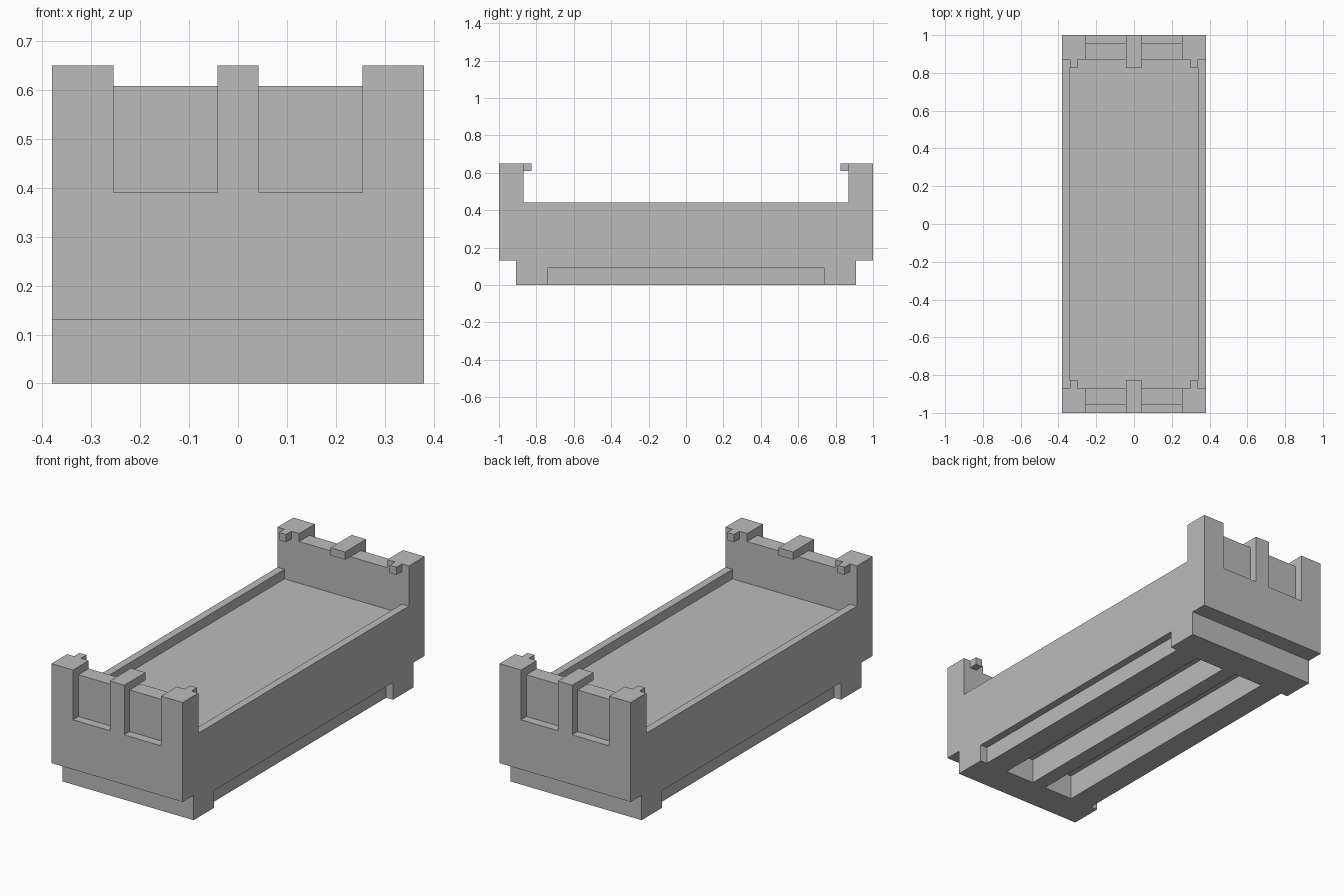
import bpy
import bmesh
from mathutils import Vector

default = bpy.data.objects.get("Cube")
if default:
    bpy.data.objects.remove(default, do_unlink=True)

grey = bpy.data.materials.new("plain grey")
grey.use_nodes = True
colour = (0.5, 0.5, 0.5, 1)
grey.diffuse_color = colour
grey.node_tree.nodes["Principled BSDF"].inputs["Base Color"].default_value = colour

W, L, H = 0.38, 1.0, 0.65       # half width, half length, height
FLOOR, RIM, STEP = 0.39, 0.44, 0.13
WALL, INNER = 0.87, 0.34        # inner faces of end walls and side rims
FAR = 1.2                       # overshoot for cutters


def box(name, x, y, z):
    """Box from (min, max) pairs, in any order."""
    lo = Vector(min(p) for p in (x, y, z))
    hi = Vector(max(p) for p in (x, y, z))
    bm = bmesh.new()
    bmesh.ops.create_cube(bm, size=1)
    for v in bm.verts:
        v.co = Vector((hi[i] if v.co[i] > 0 else lo[i]) for i in range(3))
    mesh = bpy.data.meshes.new(name)
    bm.to_mesh(mesh)
    bm.free()
    mesh.materials.append(grey)
    obj = bpy.data.objects.new(name, mesh)
    bpy.context.scene.collection.objects.link(obj)
    return obj


body = box("bed_body", (-W, W), (-L, L), (0, H))
cutters = []


def cut(x, y, z):
    obj = box("cutter", x, y, z)
    obj.hide_render = True
    cutters.append(obj)
    mod = body.modifiers.new("cut", "BOOLEAN")
    mod.operation = "DIFFERENCE"
    mod.solver = "EXACT"
    mod.object = obj


# Open tray: space above the rims, then the sunken floor
cut((-FAR, FAR), (-WALL, WALL), (RIM, FAR))
cut((-INNER, INNER), (-WALL, WALL), (FLOOR, RIM + 0.1))

for s in (-1, 1):
    # Step under each end
    cut((-FAR, FAR), (s * 0.91, s * FAR), (-FAR, STEP))
    # Shallow groove along the lower side
    cut((s * INNER, s * FAR), (-0.74, 0.74), (-FAR, 0.09))
    # Long slot in the underside
    cut((s * 0.04, s * 0.21), (-0.74, 0.74), (-FAR, STEP))
    # Recessed panels in each end wall, slightly lower than the posts
    for t in (-1, 1):
        panel = (s * 0.042, s * 0.255)
        cut(panel, (t * 0.955, t * FAR), (FLOOR, FAR))
        cut(panel, (t * 0.8, t * FAR), (0.608, FAR))

# Bake the cuts and remove the cutters
bpy.context.view_layer.update()
graph = bpy.context.evaluated_depsgraph_get()
baked = bpy.data.meshes.new_from_object(body.evaluated_get(graph))
body.modifiers.clear()
body.data = baked
for obj in cutters:
    bpy.data.objects.remove(obj, do_unlink=True)

# Tabs reaching inward from the tops of the posts
for t, end in ((-1, "front"), (1, "back")):
    reach, top = (t * 0.825, t * WALL), (0.61, H)
    box(end + "_centre_tab", (-0.042, 0.042), reach, top)
    for s, side in ((-1, "right"), (1, "left")):
        box(end + "_" + side + "_tab", (s * 0.3, s * INNER), reach, top)
